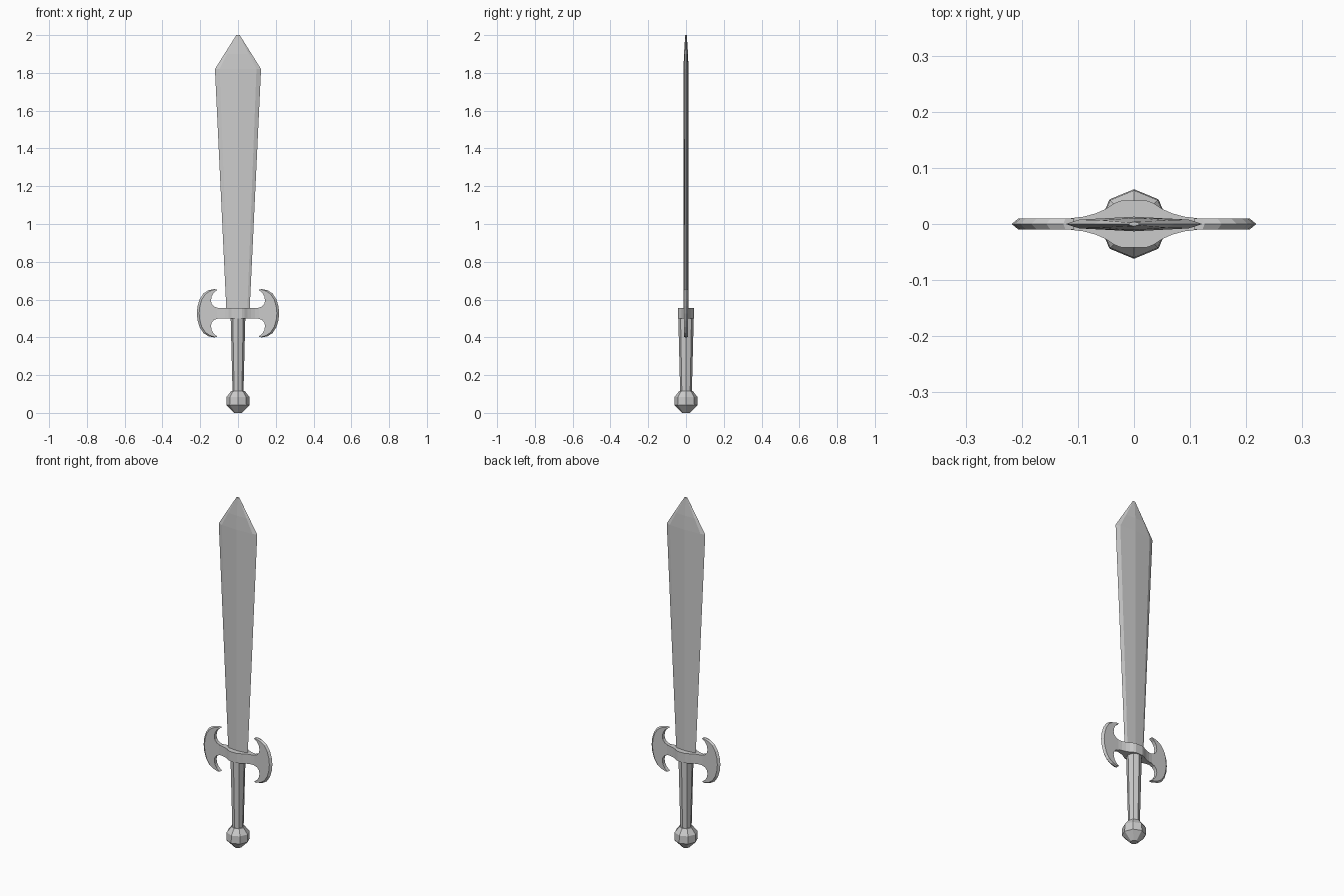
import bpy, bmesh, math

if "Cube" in bpy.data.objects:
    bpy.data.objects.remove(bpy.data.objects["Cube"])


def finish(name, bm):
    bmesh.ops.recalc_face_normals(bm, faces=bm.faces)
    me = bpy.data.meshes.new(name)
    bm.to_mesh(me)
    bm.free()
    ob = bpy.data.objects.new(name, me)
    bpy.context.collection.objects.link(ob)
    return ob


def loft(bm, rings):
    """Skin a stack of equal-sized point rings and cap both ends."""
    vs = [[bm.verts.new(p) for p in r] for r in rings]
    n = len(vs[0])
    for a, b in zip(vs, vs[1:]):
        for i in range(n):
            j = (i + 1) % n
            bm.faces.new((a[i], a[j], b[j], b[i]))
    bm.faces.new(vs[0][::-1])
    bm.faces.new(vs[-1])


def octagons(profile):
    return [[(rx * math.cos(k * math.pi / 4), ry * math.sin(k * math.pi / 4), z)
             for k in range(8)] for z, rx, ry in profile]


# Pommel: faceted eight-sided knob
bm = bmesh.new()
loft(bm, octagons([(0, .02, .02), (.042, .062, .062), (.085, .06, .06), (.117, .035, .035)]))
finish("pommel", bm)

# Grip: eight-sided, widening towards the guard
bm = bmesh.new()
loft(bm, octagons([(.11, .029, .031), (.51, .039, .041)]))
finish("grip", bm)

# Blade: flattened section with a centre ridge and bevelled edges
bm = bmesh.new()
rings = []
for z, w, t in [(.51, .06, .013), (1.82, .122, .013), (1.9, .072, .011), (2.0, .009, .004)]:
    rings.append([(w, 0, z), (.8 * w, t * .6, z), (0, t, z), (-.8 * w, t * .6, z),
                  (-w, 0, z), (-.8 * w, -t * .6, z), (0, -t, z), (.8 * w, -t * .6, z)])
loft(bm, rings)
finish("blade", bm)

# Guard block: bar that swells around the grip
bm = bmesh.new()
half = [(.022, .042), (.035, .037), (.05, .027), (.068, .019), (.09, .013), (.112, .0105)]
loft(bm, [[(x, -y, .5), (x, y, .5), (x, y, .555), (x, -y, .555)]
          for x, y in [(-x, y) for x, y in half[::-1]] + half])
finish("guard_bar", bm)

# Guard wings: hooked axe heads with a bevelled outer edge
ZC = .5275
inner = [(.105, .028), (.128, .036), (.14, .051), (.143, .068), (.139, .09), (.128, .109), (.108, .124)]
outer = [(.126, .128, .122, .126), (.156, .122, .149, .117), (.183, .105, .173, .101),
         (.203, .074, .192, .072), (.214, .038, .202, .037)]  # edge x, z, then inset x, z
upper = [(x, z, x, z) for x, z in inner] + outer
outline = upper + [(.218, 0, .206, 0)] + [(a, -b, c, -d) for a, b, c, d in upper[::-1]]
for side, s in (("right", 1), ("left", -1)):
    bm = bmesh.new()
    loft(bm, [[(s * c, -.01, ZC + d) for a, b, c, d in outline],
              [(s * a, 0, ZC + b) for a, b, c, d in outline],
              [(s * c, .01, ZC + d) for a, b, c, d in outline]])
    finish("guard_wing_" + side, bm)
